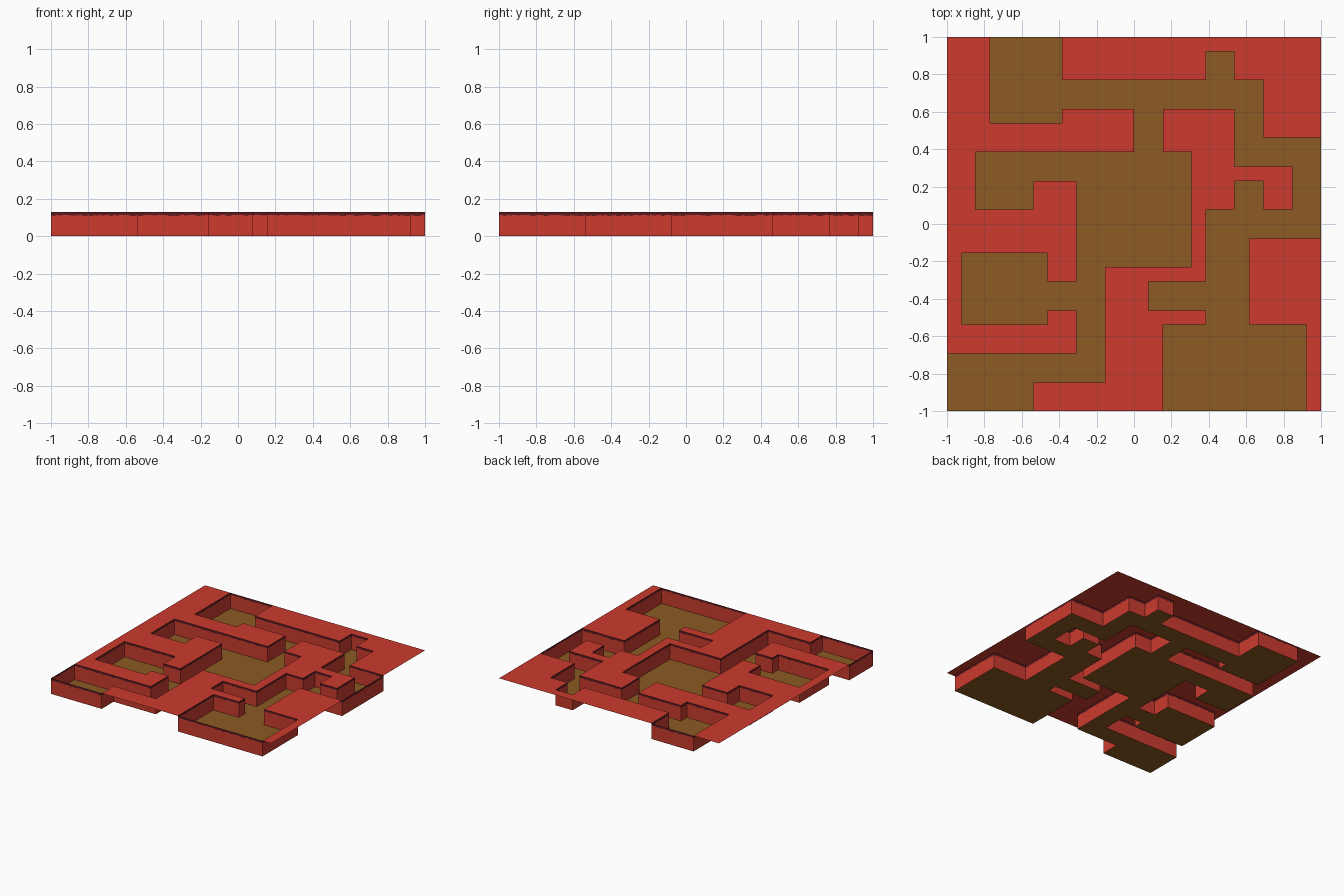
import bpy, bmesh, math, random

if "Cube" in bpy.data.objects:
    bpy.data.objects.remove(bpy.data.objects["Cube"])

random.seed(4)
N = 26                 # the plan sits on a 26 x 26 cell grid
C = 2.0 / N            # cell size
H = 0.128              # wall height
TRIM = 0.113           # underside of the dark trim


def material(name, rgb):
    lin = [((c / 255 + 0.055) / 1.055) ** 2.4 for c in rgb]
    m = bpy.data.materials.new(name)
    m.diffuse_color = (*lin, 1)
    m.use_nodes = True
    m.node_tree.nodes["Principled BSDF"].inputs["Base Color"].default_value = m.diffuse_color
    return m


RED = material("red", (204, 59, 46))
DARK = material("dark red", (94, 26, 32))
BROWN = material("brown", (140, 91, 35))

# Open floor areas as (x0, y0, x1, y1) in cells
ROOMS = [
    (3, 20, 8, 26), (8, 21, 22, 23), (18, 23, 20, 25),      # north room, corridor, nook
    (13, 18, 15, 21), (9, 10, 17, 18),                      # central room
    (2, 16, 9, 18), (2, 14, 6, 16),                         # west room
    (20, 17, 22, 21), (22, 17, 26, 19), (24, 12, 26, 17),   # east loop
    (18, 12, 26, 14), (20, 14, 22, 16),
    (18, 6, 21, 12), (14, 7, 18, 9), (15, 0, 25, 6),        # south-east room
    (9, 2, 11, 10), (7, 7, 9, 9), (1, 6, 7, 11),            # south-west room
    (0, 2, 11, 4), (0, 0, 6, 2),
]
floor_cells = {(i, j) for x0, y0, x1, y1 in ROOMS
               for i in range(x0, x1) for j in range(y0, y1)}
all_cells = {(i, j) for i in range(N) for j in range(N)}


def P(i, j, z):
    return (-1 + i * C, -1 + j * C, z)


def finish(name, quads, mat, merge):
    bm = bmesh.new()
    for q in quads:
        bm.faces.new([bm.verts.new(p) for p in q])
    bmesh.ops.remove_doubles(bm, verts=bm.verts[:], dist=1e-5)
    if merge:   # join coplanar cells into large flat faces
        bmesh.ops.dissolve_limit(bm, angle_limit=math.radians(1),
                                 verts=bm.verts[:], edges=bm.edges[:])
    me = bpy.data.meshes.new(name)
    bm.to_mesh(me)
    bm.free()
    me.materials.append(mat)
    ob = bpy.data.objects.new(name, me)
    bpy.context.collection.objects.link(ob)


def sheet(cells, z):
    return [[P(i, j, z), P(i + 1, j, z), P(i + 1, j + 1, z), P(i, j + 1, z)]
            for i, j in sorted(cells)]


# Floor and raised top sheet
finish("floor", sheet(floor_cells, 0), BROWN, True)
finish("wall_tops", sheet(all_cells - floor_cells, H), RED, True)

# Walls round every open area, facing inwards, with a ragged dark trim on top
walls, trim = [], []
SIDES = [((0, -1), (1, 0), (0, 0)), ((1, 0), (1, 1), (1, 0)),
         ((0, 1), (0, 1), (1, 1)), ((-1, 0), (0, 0), (0, 1))]
STEPS = 5
for i, j in sorted(floor_cells):
    for (dx, dy), a, b in SIDES:
        if (i + dx, j + dy) in floor_cells:
            continue
        drop = [0] + [random.choice((0, 0, 0.003, 0.006)) for _ in range(STEPS - 1)] + [0]
        pts = [(i + a[0] + (b[0] - a[0]) * k / STEPS,
                j + a[1] + (b[1] - a[1]) * k / STEPS) for k in range(STEPS + 1)]
        for k in range(STEPS):
            p, q = pts[k], pts[k + 1]
            zp, zq = TRIM - drop[k], TRIM - drop[k + 1]
            walls.append([P(*p, 0), P(*p, zp), P(*q, zq), P(*q, 0)])
            trim.append([P(*p, zp), P(*p, H), P(*q, H), P(*q, zq)])
finish("walls", walls, RED, False)
finish("wall_trim", trim, DARK, False)
